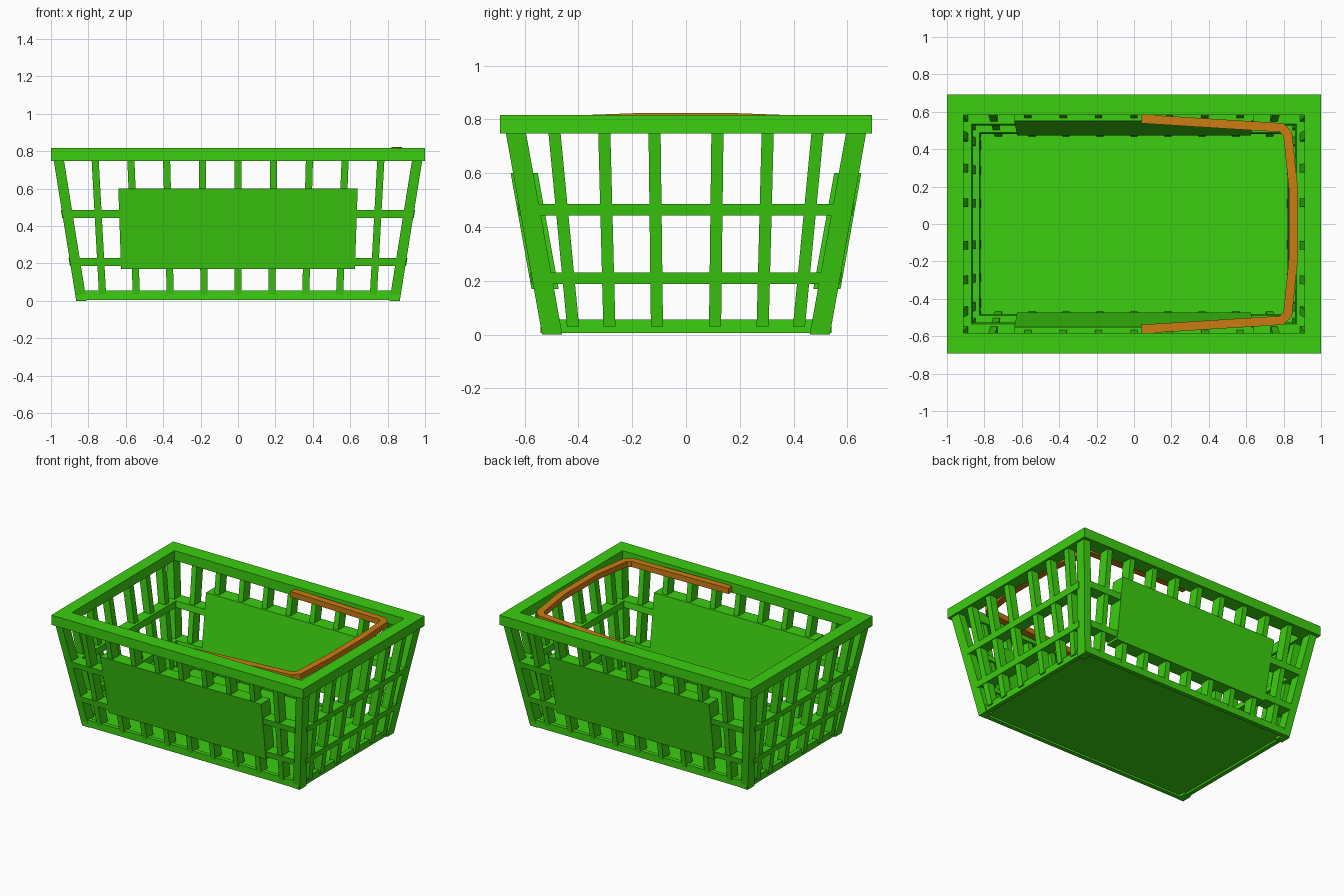
import bpy
import bmesh
from mathutils import Vector

cube = bpy.data.objects.get("Cube")
if cube:
    bpy.data.objects.remove(cube)


def material(name, rgb):
    mat = bpy.data.materials.new(name)
    mat.use_nodes = True
    color = (*rgb, 1)
    mat.diffuse_color = color
    mat.node_tree.nodes["Principled BSDF"].inputs["Base Color"].default_value = color
    return mat


green = material("green plastic", (0.045, 0.62, 0.005))
orange = material("orange plastic", (0.6, 0.2, 0.006))


def loft(bm, sections):
    """Skin four-cornered sections and cap both ends."""
    rows = [[bm.verts.new(p) for p in s] for s in sections]
    for a, b in zip(rows, rows[1:]):
        for i in range(4):
            j = (i + 1) % 4
            bm.faces.new((a[i], a[j], b[j], b[i]))
    bm.faces.new(rows[0])
    bm.faces.new(rows[-1])


def build(name, solids, mat):
    bm = bmesh.new()
    for sections in solids:
        loft(bm, sections)
    bmesh.ops.recalc_face_normals(bm, faces=bm.faces)
    mesh = bpy.data.meshes.new(name)
    bm.to_mesh(mesh)
    bm.free()
    mesh.materials.append(mat)
    obj = bpy.data.objects.new(name, mesh)
    bpy.context.collection.objects.link(obj)
    return obj


def rect(x0, x1, y0, y1, z):
    return [(x0, y0, z), (x1, y0, z), (x1, y1, z), (x0, y1, z)]


# The walls lean outward: outer face position and wall thickness
def wall_x(z):
    return 0.865 + 0.16 * z


def wall_y(z):
    return 0.535 + 0.18 * z


THICK_X, THICK_Y = 0.055, 0.075


def front_piece(side, z0, z1, span, out=0, inward=THICK_Y):
    """Piece of a long wall; span(z) gives its x range."""
    return [rect(*span(z), side * (wall_y(z) - inward), side * (wall_y(z) + out), z)
            for z in (z0, z1)]


def end_piece(side, z0, z1, span, out=0, inward=THICK_X):
    """Piece of a short wall; span(z) gives its y range."""
    return [rect(side * (wall_x(z) - inward), side * (wall_x(z) + out), *span(z), z)
            for z in (z0, z1)]


def slat_span(low, high, width):
    def span(z):
        c = low + (high - low) * (z - 0.03) / 0.73
        return c - width / 2, c + width / 2
    return span


def frame(name, outer, inner, z0, z1):
    """Flat rectangular frame as a closed ring of four mitred sides."""
    signs = [(-1, -1), (1, -1), (1, 1), (-1, 1), (-1, -1)]
    ring = [[(sx * r[0], sy * r[1], z) for r, z in
             ((outer, z0), (outer, z1), (inner, z1), (inner, z0))] for sx, sy in signs]
    obj = build(name, [ring], green)
    # Join the ring ends and drop the two end caps
    bm = bmesh.new()
    bm.from_mesh(obj.data)
    bm.faces.ensure_lookup_table()
    bmesh.ops.delete(bm, geom=list(bm.faces)[-2:], context='FACES_ONLY')
    bmesh.ops.remove_doubles(bm, verts=bm.verts, dist=0.0001)
    bmesh.ops.recalc_face_normals(bm, faces=bm.faces)
    bm.to_mesh(obj.data)
    bm.free()


# Rim, base frame and floor
frame("rim", (1.0, 0.692), (0.912, 0.582), 0.747, 0.817)
frame("base_frame", (0.86, 0.541), (0.83, 0.511), 0.006, 0.056)
build("floor", [[rect(-0.835, 0.835, -0.515, 0.515, z) for z in (0.02, 0.05)]], green)

# Corner posts
build("corner_posts", [
    [rect(sx * (wall_x(z) - THICK_X), sx * wall_x(z),
          sy * (wall_y(z) - THICK_Y), sy * wall_y(z), z) for z in (0, 0.76)]
    for sx in (-1, 1) for sy in (-1, 1)], green)

# Upright slats
build("long_wall_slats", [
    front_piece(side, 0.03, 0.76, slat_span(0.181 * i, 0.191 * i, 0.038))
    for side in (-1, 1) for i in range(-4, 5)], green)
build("end_wall_slats", [
    end_piece(side, 0.03, 0.76, slat_span(m * low, m * high, 0.045))
    for side in (-1, 1) for m in (-1, 1)
    for low, high in ((0.108, 0.117), (0.285, 0.304), (0.42, 0.49))], green)

# Horizontal bars
bars = []
for z0, z1 in ((0.187, 0.23), (0.443, 0.486)):
    for side in (-1, 1):
        bars.append(front_piece(side, z0, z1,
                                lambda z: (0.05 - wall_x(z), wall_x(z) - 0.05),
                                0.004, 0.088))
        bars.append(end_piece(side, z0, z1,
                              lambda z: (0.055 - wall_y(z), wall_y(z) - 0.055),
                              0.004, 0.075))
build("horizontal_bars", bars, green)


# Solid panels on the long walls
def panel_span(z):
    half = 0.619 + 0.035 * z
    return -half, half


for label, side in (("front", -1), ("back", 1)):
    build(label + "_panel", [front_piece(side, 0.17, 0.6, panel_span, 0.009, 0.092)], green)

# Folded carrying handle
half_path = [(0.04, 0.562, 0.775), (0.79, 0.515, 0.79),
             (0.822, 0.48, 0.792), (0.852, 0.19, 0.803)]
path = [Vector(p) for p in half_path]
path += [Vector((p.x, -p.y, p.z)) for p in reversed(path)]
sections = []
for i, p in enumerate(path):
    before = (p - path[max(i - 1, 0)]).to_2d()
    after = (path[min(i + 1, len(path) - 1)] - p).to_2d()
    before = (before if before.length else after).normalized()
    after = (after if after.length else before).normalized()
    tangent = (before + after).normalized()
    reach = 0.024 / tangent.dot(before)
    offset = Vector((-tangent.y, tangent.x, 0)) * reach
    up = Vector((0, 0, 0.02))
    sections.append([p + offset + up, p - offset + up, p - offset - up, p + offset - up])
build("handle", [sections], orange)
